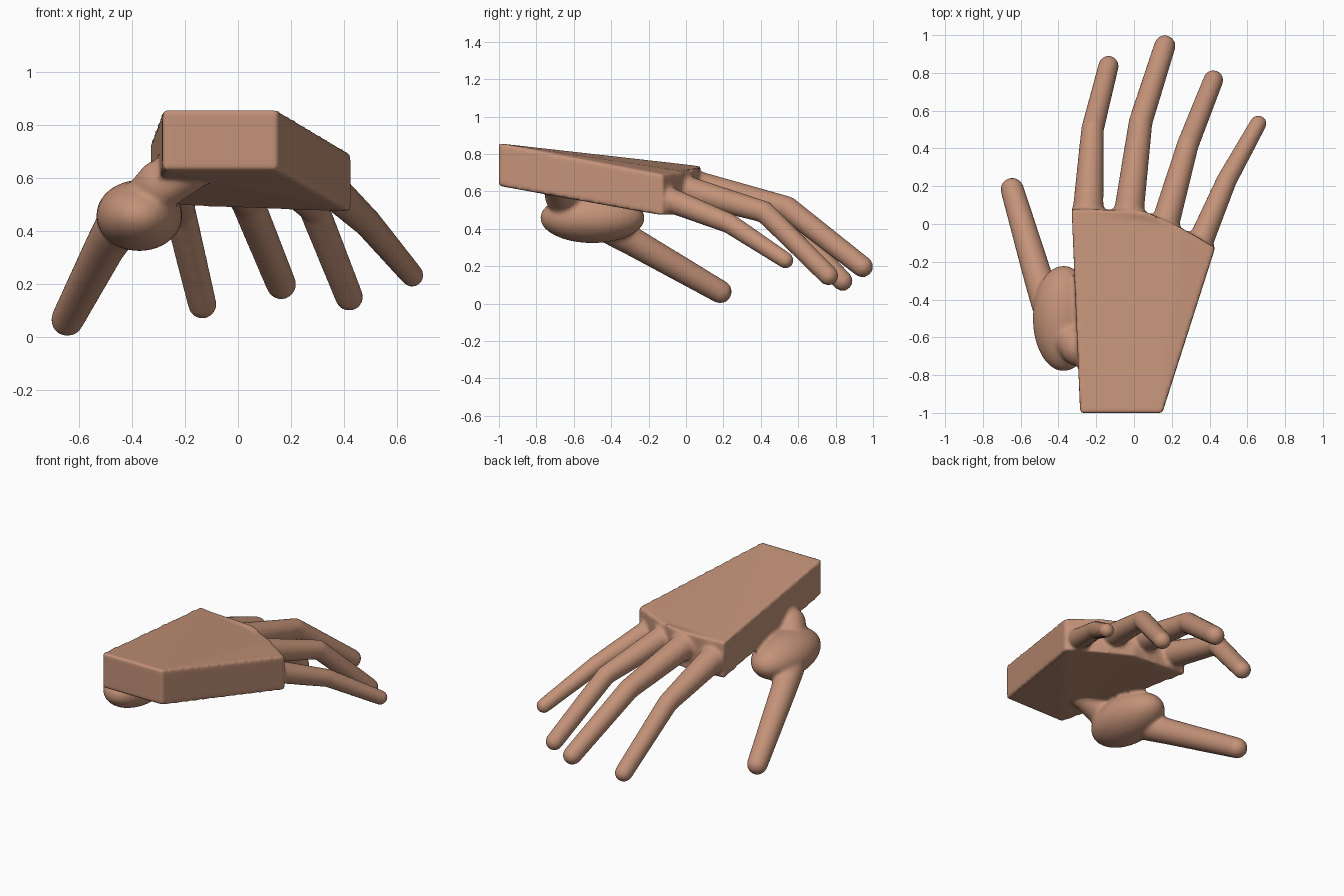
import bpy, bmesh
from mathutils import Vector, Matrix

cube = bpy.data.objects.get("Cube")
if cube:
    bpy.data.objects.remove(cube, do_unlink=True)

skin = bpy.data.materials.new("skin tan")
skin.use_nodes = True
COLOR = (0.55, 0.29, 0.19, 1)
skin.diffuse_color = COLOR
skin.node_tree.nodes["Principled BSDF"].inputs["Base Color"].default_value = COLOR

bm = bmesh.new()


def ellipsoid(center, radii):
    m = Matrix.Translation(center) @ Matrix.Diagonal((*radii, 1))
    bmesh.ops.create_uvsphere(bm, u_segments=32, v_segments=20, radius=1, matrix=m)


def limb(joints):
    """Tapered round segments through (x, y, z, radius) joints."""
    for x, y, z, r in joints:
        ellipsoid((x, y, z), (r, r, r))
    for a, b in zip(joints, joints[1:]):
        p, q = Vector(a[:3]), Vector(b[:3])
        d = q - p
        m = Matrix.Translation((p + q) / 2) @ d.to_track_quat('Z', 'Y').to_matrix().to_4x4()
        bmesh.ops.create_cone(bm, cap_ends=True, segments=32, radius1=a[3],
                              radius2=b[3], depth=d.length, matrix=m)


# Palm: wedge outline with x, y, bottom z, top z
outline = [(-0.285, -1.0, 0.63, 0.857), (0.15, -1.0, 0.63, 0.857),
           (0.43, -0.125, 0.472, 0.69), (0.25, -0.02, 0.478, 0.708),
           (0.05, 0.07, 0.485, 0.728), (-0.33, 0.08, 0.50, 0.735)]
low = [bm.verts.new((x, y, b)) for x, y, b, t in outline]
high = [bm.verts.new((x, y, t)) for x, y, b, t in outline]
bm.faces.new(low[::-1])
bm.faces.new(high)
for i in range(len(outline)):
    j = (i + 1) % len(outline)
    bm.faces.new((low[i], low[j], high[j], high[i]))

# Four fingers: knuckle, middle joint, tip
limb([(-0.245, 0.04, 0.615, 0.083), (-0.22, 0.50, 0.475, 0.060), (-0.135, 0.837, 0.122, 0.054)])
limb([(-0.03, 0.04, 0.635, 0.080), (0.035, 0.54, 0.512, 0.063), (0.163, 0.943, 0.198, 0.057)])
limb([(0.165, 0.00, 0.610, 0.075), (0.285, 0.42, 0.490, 0.058), (0.42, 0.762, 0.150, 0.053)])
limb([(0.35, -0.10, 0.560, 0.068), (0.49, 0.23, 0.430, 0.054), (0.658, 0.532, 0.232, 0.044)])

# Thumb: wrist-side root, fleshy ball, straight finger
limb([(-0.18, -0.68, 0.63, 0.08), (-0.29, -0.66, 0.575, 0.095), (-0.36, -0.58, 0.50, 0.09)])
ellipsoid((-0.373, -0.50, 0.458), (0.163, 0.28, 0.134))
limb([(-0.46, -0.42, 0.41, 0.085), (-0.505, -0.29, 0.335, 0.077), (-0.645, 0.183, 0.064, 0.062)])

bmesh.ops.recalc_face_normals(bm, faces=bm.faces)
mesh = bpy.data.meshes.new("hand")
bm.to_mesh(mesh)
bm.free()
mesh.materials.append(skin)
hand = bpy.data.objects.new("hand", mesh)
bpy.context.collection.objects.link(hand)

# Fuse the parts into one skin with soft blends
fuse = hand.modifiers.new("fuse", 'REMESH')
fuse.mode = 'VOXEL'
fuse.voxel_size = 0.012
fuse.use_smooth_shade = True
soften = hand.modifiers.new("soften", 'SMOOTH')
soften.factor = 0.5
soften.iterations = 5
